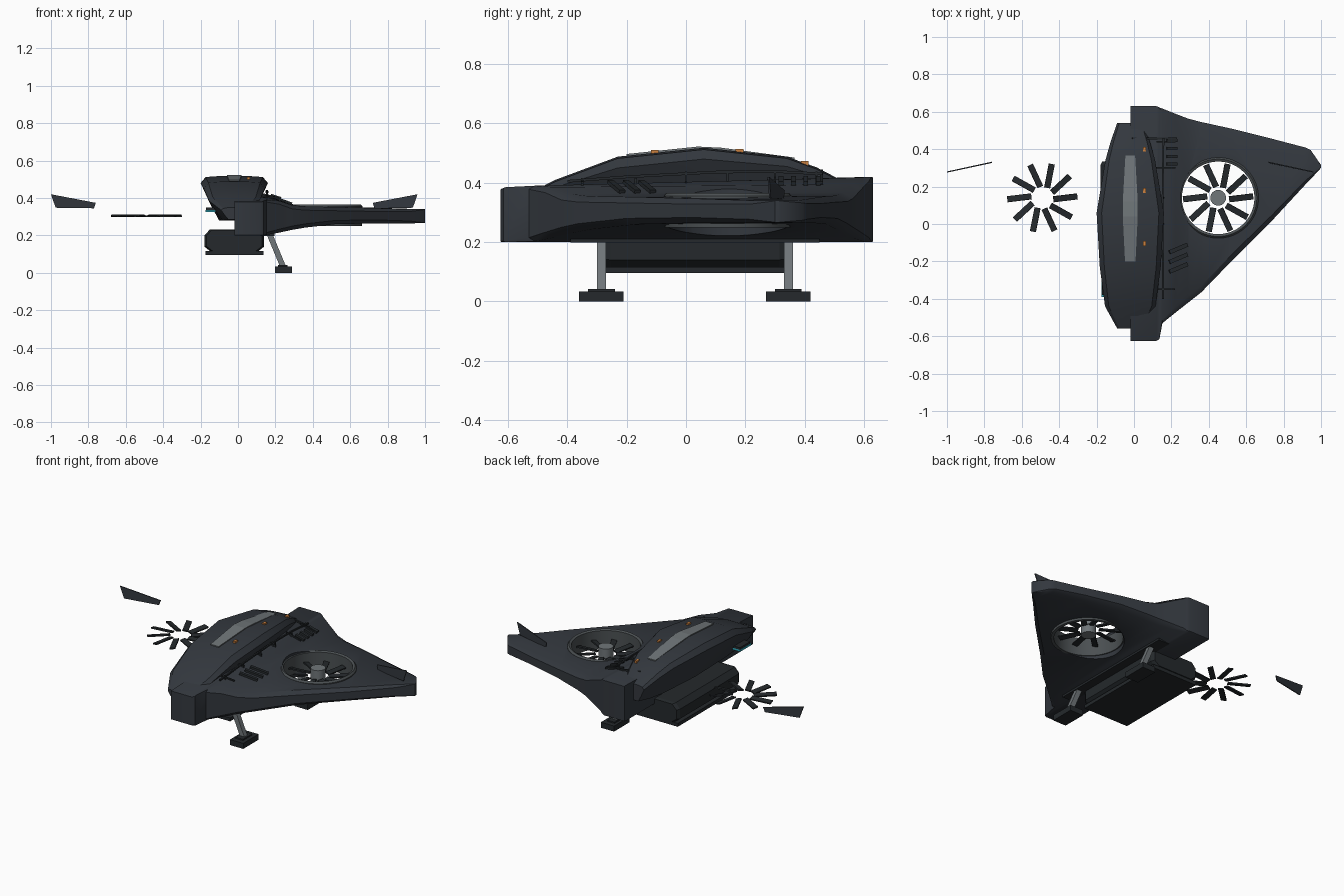
import bpy, bmesh, math
from mathutils import Vector, Matrix

if "Cube" in bpy.data.objects:
    bpy.data.objects.remove(bpy.data.objects["Cube"])

CX = -0.02  # symmetry plane of the craft


def mat(name, c):
    m = bpy.data.materials.new(name)
    m.diffuse_color = (*c, 1)
    m.use_nodes = True
    m.node_tree.nodes["Principled BSDF"].inputs["Base Color"].default_value = m.diffuse_color
    return m


HULL = mat("hull", (0.033, 0.039, 0.048))
DARK = mat("dark_metal", (0.018, 0.022, 0.025))
STEEL = mat("steel", (0.16, 0.18, 0.19))
RIM = mat("rim", (0.07, 0.08, 0.085))
AMBER = mat("amber", (0.6, 0.22, 0.05))
CYAN = mat("cyan", (0.03, 0.4, 0.5))


def make(name, bm, m, smooth=None):
    bmesh.ops.recalc_face_normals(bm, faces=bm.faces)
    me = bpy.data.meshes.new(name)
    bm.to_mesh(me)
    bm.free()
    o = bpy.data.objects.new(name, me)
    bpy.context.collection.objects.link(o)
    me.materials.append(m)
    if smooth:
        bpy.context.view_layer.objects.active = o
        bpy.ops.object.select_all(action='DESELECT')
        o.select_set(True)
        bpy.ops.object.shade_smooth_by_angle(angle=math.radians(smooth))
    return o


def loft(name, rings, m, smooth=None):
    bm = bmesh.new()
    vs = [[bm.verts.new(p) for p in r] for r in rings]
    n = len(vs[0])
    for a, b in zip(vs, vs[1:]):
        for i in range(n):
            bm.faces.new((a[i], a[(i + 1) % n], b[(i + 1) % n], b[i]))
    bm.faces.new(vs[0])
    bm.faces.new(vs[-1])
    return make(name, bm, m, smooth)


def box(name, lo, hi, m, rot=0):
    lo, hi = Vector(lo), Vector(hi)
    bm = bmesh.new()
    M = Matrix.Translation((lo + hi) / 2) @ Matrix.Rotation(rot, 4, 'Z') @ Matrix.Diagonal((*(hi - lo), 1))
    bmesh.ops.create_cube(bm, size=1, matrix=M)
    return make(name, bm, m)


def beam(name, a, b, w, d, m):
    a, b = Vector(a), Vector(b)
    q = (b - a).to_track_quat('Z', 'Y').to_matrix().to_4x4()
    bm = bmesh.new()
    bmesh.ops.create_cube(bm, size=1, matrix=Matrix.Translation((a + b) / 2) @ q @ Matrix.Diagonal((w, d, (b - a).length, 1)))
    return make(name, bm, m)


def revolve(name, prof, x, y, m, n=48):
    bm = bmesh.new()
    k = len(prof)
    rows = [[bm.verts.new((x + r * math.cos(t), y + r * math.sin(t), z)) for r, z in prof]
            for t in (2 * math.pi * i / n for i in range(n))]
    for i in range(n):
        for j in range(k):
            a, b = rows[i], rows[(i + 1) % n]
            bm.faces.new((a[j], a[(j + 1) % k], b[(j + 1) % k], b[j]))
    return make(name, bm, m, 35)


def cylinder(name, r, z0, z1, x, y, m, n=48):
    bm = bmesh.new()
    bmesh.ops.create_cone(bm, cap_ends=True, segments=n, radius1=r, radius2=r, depth=z1 - z0,
                          matrix=Matrix.Translation((x, y, (z0 + z1) / 2)))
    return make(name, bm, m, 35)


# Wing: x, front y, back y, bottom z, top z front, top z back, edge rounding
stations = [(-0.02, -.625, .63, .20, .38, .42, .004), (.12, -.625, .63, .20, .38, .42, .004),
            (.136, -.615, .623, .20, .385, .42, .006), (.152, -.53, .617, .203, .39, .418, .02),
            (.22, -.475, .59, .215, .385, .395, .03), (.29, -.42, .563, .23, .362, .367, .035),
            (.36, -.365, .545, .242, .355, .357, .035), (.52, -.20, .51, .26, .352, .355, .035),
            (.74, .02, .455, .265, .346, .348, .03), (.92, .215, .408, .265, .34, .342, .02),
            (.945, .24, .395, .265, .34, .341, .015), (1.0, .30, .315, .266, .34, .34, .002)]
rings = []
for x, f, b, zb, tf, tb, r in stations:
    h = min(r * .6, .02)
    rings.append([(x, f + r, zb), (x, f, zb + h), (x, f, tf - h), (x, f + r, tf),
                  (x, b - r, tb), (x, b, tb - h), (x, b, zb + h), (x, b - r, zb)])
wing = loft("wing", rings, HULL)
cutter = cylinder("fan_cutter", .2, .1, .6, .45, .14, HULL)
cutter.hide_render = True
mod = wing.modifiers.new("fan_hole", 'BOOLEAN')
mod.operation, mod.object, mod.solver = 'DIFFERENCE', cutter, 'EXACT'
bpy.context.view_layer.objects.active = wing
bpy.ops.object.select_all(action='DESELECT')
wing.select_set(True)
bpy.ops.object.modifier_apply(modifier=mod.name)
bpy.data.objects.remove(cutter)
bpy.ops.object.shade_smooth_by_angle(angle=math.radians(35))

# Fan duct and hub on the wing; blades on both sides
revolve("fan_duct", [(.194, .25), (.212, .25), (.216, .30), (.216, .355), (.207, .366), (.194, .36)], .45, .14, RIM)
cylinder("fan_hub", .042, .27, .355, .45, .14, STEEL, 24)
for side, cx in (("right", .45), ("left", 2 * CX - .45)):
    bm = bmesh.new()
    for i in range(10):
        M = (Matrix.Translation((cx, .14, .305)) @ Matrix.Rotation(math.radians(36 * i), 4, 'Z')
             @ Matrix.Translation((.123, 0, 0)) @ Matrix.Rotation(.12, 4, 'Z')
             @ Matrix.Rotation(.2, 4, 'X') @ Matrix.Diagonal((.13, .032, .008, 1)))
        bmesh.ops.create_cube(bm, size=1, matrix=M)
    make(side + "_fan_blades", bm, DARK)

# Winglets, mirrored about the symmetry plane
for side, s in (("right", 1), ("left", -1)):
    prof = [(.73, .327, .345), (.71 + .01, .33, .374), (.96, .278, .42), (.935, .283, .348)]
    loft(side + "_winglet", [[(CX + s * (x - CX), y + d, z) for x, y, z in prof] for d in (-.003, .003)], HULL)

# Canopy: y, half width, widest z, top z, bottom z
can = [(-.558, .07, .335, .35, .285), (-.44, .135, .385, .41, .28), (-.23, .163, .45, .488, .28),
       (.06, .18, .48, .518, .28), (.34, .133, .455, .488, .28), (.44, .105, .425, .452, .285), (.54, .07, .38, .40, .30)]
rings = []
for y, w, zw, zt, zb in can:
    half = [(.45, zb), (.72, zb + .45 * (zw - zb)), (1, zw), (.85, zt - .006), (.4, zt)]
    rings.append([(CX + u * w, y, z) for u, z in half] + [(CX - u * w, y, z) for u, z in reversed(half)])
loft("canopy", rings, HULL, 20)

# Roof spine strip and amber marker lights
spine = [(-.20, .028, .494), (.04, .04, .519), (.12, .04, .515), (.365, .026, .482)]
loft("roof_spine", [[(CX - w, y, z - .012), (CX - w, y, z + .003), (CX + w, y, z + .003), (CX + w, y, z - .012)]
                    for y, w, z in spine], STEEL)
for i, (y, z) in enumerate([(-.105, .504), (.18, .506), (.40, .466)]):
    box(f"marker_light_{i}", (.048, y - .013, z - .012), (.063, y + .013, z + .007), AMBER)

# Nose light bar under the canopy
box("nose_light_housing", (-.172, -.38, .337), (-.02, -.28, .35), DARK)
box("nose_light_bar", (-.174, -.39, .325), (-.02, -.28, .337), CYAN)

# Pipe rail beside the canopy
path = [(.155, -.40, .405), (.155, -.2, .42), (.152, .1, .436), (.155, .3, .438), (.158, .46, .43)]
for i, (a, b) in enumerate(zip(path, path[1:])):
    beam(f"side_pipe_{i}", a, b, .009, .009, DARK)
for i, y in enumerate((-.35, -.17, .0, .14, .30, .44)):
    beam(f"pipe_post_{i}", (.158, y, .39), (.154, y, .437 if y > -.1 else .415), .008, .008, DARK)
    beam(f"pipe_bracket_{i}", (.12, y, .425 if y > -.1 else .408), (.22 if abs(y) > .25 else .16, y, .40), .008, .008, DARK)
beam("rear_pipe", (-.01, .457, .44), (.23, .457, .40), .01, .01, DARK)

# Louvres on the wing root
for i in range(3):
    y = -.235 + .052 * i
    beam(f"front_louvre_{i}", (.19, y - .02, .403), (.285, y + .02, .37), .022, .012, DARK)
for i in range(4):
    y = .32 + .042 * i
    beam(f"rear_louvre_{i}", (.175, y, .416), (.23, y, .398), .016, .014, DARK)

# Belly pod with base plate
sec = [(.125, .113), (.16, .14), (.16, .20), (.13, .232)]
sec = sec + [(-x, z) for x, z in reversed(sec)]
loft("belly_pod", [[(CX + x * k, y, .172 + (z - .172) * k) for x, z in sec]
                   for y, k in ((-.275, .93), (-.255, 1), (.315, 1), (.335, .93))], DARK)
box("pod_base_plate", (CX - .155, -.27, .095), (CX + .155, .33, .116), DARK)

# Keel rail, landing legs and feet
box("keel_rail", (.12, -.39, .198), (.195, .45, .228), DARK)
for n, y in (("front", -.285), ("rear", .345)):
    beam(n + "_leg", (.165, y, .215), (.24, y, .035), .03, .03, STEEL).data.update()
    box(n + "_foot_cap", (.215, y - .045, .03), (.265, y + .045, .042), DARK)
    box(n + "_foot", (.198, y - .075, 0), (.288, y + .075, .034), DARK)
